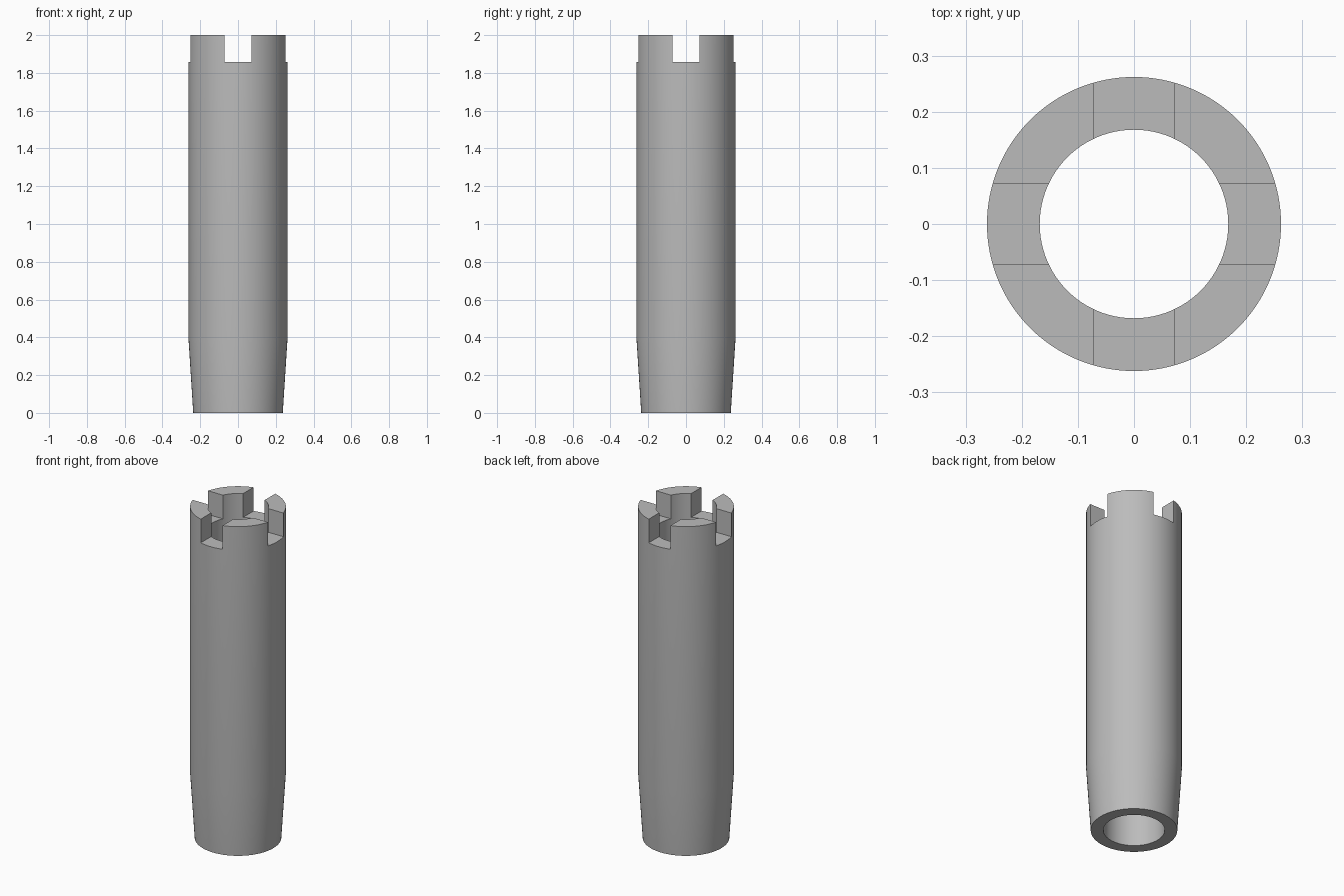
import bpy
import bmesh
from math import pi, radians
from mathutils import Vector

cube = bpy.data.objects.get("Cube")
if cube:
    bpy.data.objects.remove(cube, do_unlink=True)

HEIGHT = 2.0
OUTER, FOOT, BORE = 0.262, 0.237, 0.168
TAPER_TOP = 0.39
SLOT_FLOOR, SLOT_WIDTH = 1.857, 0.145
SEGMENTS = 128

# Plain grey metal
grey = bpy.data.materials.new("grey_metal")
grey.use_nodes = True
colour = (0.5, 0.5, 0.5, 1)
grey.diffuse_color = colour
grey.node_tree.nodes["Principled BSDF"].inputs["Base Color"].default_value = colour

# Hollow sleeve: closed wall profile revolved round z
profile = [(BORE, 0), (FOOT, 0), (OUTER, TAPER_TOP), (OUTER, HEIGHT), (BORE, HEIGHT)]
bm = bmesh.new()
verts = [bm.verts.new((r, 0, z)) for r, z in profile]
edges = [bm.edges.new((v, verts[(i + 1) % len(verts)])) for i, v in enumerate(verts)]
bmesh.ops.spin(bm, geom=verts + edges, cent=(0, 0, 0), axis=(0, 0, 1),
               angle=2 * pi, steps=SEGMENTS, use_merge=True)
bmesh.ops.remove_doubles(bm, verts=bm.verts, dist=0.0001)
bmesh.ops.recalc_face_normals(bm, faces=bm.faces)
mesh = bpy.data.meshes.new("slotted_sleeve")
bm.to_mesh(mesh)
bm.free()
mesh.materials.append(grey)
sleeve = bpy.data.objects.new("slotted_sleeve", mesh)
bpy.context.collection.objects.link(sleeve)
bpy.context.view_layer.objects.active = sleeve
sleeve.select_set(True)


def cut_slot(name, size):
    """Cut a straight slot through the top rim with a box."""
    bm = bmesh.new()
    bmesh.ops.create_cube(bm, size=1)
    bmesh.ops.scale(bm, vec=Vector(size), verts=bm.verts)
    bmesh.ops.translate(bm, vec=(0, 0, SLOT_FLOOR + size[2] / 2), verts=bm.verts)
    box = bpy.data.meshes.new(name)
    bm.to_mesh(box)
    bm.free()
    box.materials.append(grey)
    cutter = bpy.data.objects.new(name, box)
    bpy.context.collection.objects.link(cutter)
    cutter.hide_render = True
    mod = sleeve.modifiers.new(name, "BOOLEAN")
    mod.operation = "DIFFERENCE"
    mod.solver = "EXACT"
    mod.object = cutter
    bpy.ops.object.modifier_apply(modifier=mod.name)
    bpy.data.objects.remove(cutter, do_unlink=True)


# Crossed slots leave four teeth round the rim
cut_slot("slot_front_back", (SLOT_WIDTH, 1, 0.5))
cut_slot("slot_left_right", (1, SLOT_WIDTH, 0.5))

# Smooth walls, sharp rims and slot edges
bpy.ops.object.select_all(action="DESELECT")
sleeve.select_set(True)
bpy.context.view_layer.objects.active = sleeve
bpy.ops.object.shade_smooth_by_angle(angle=radians(30))
